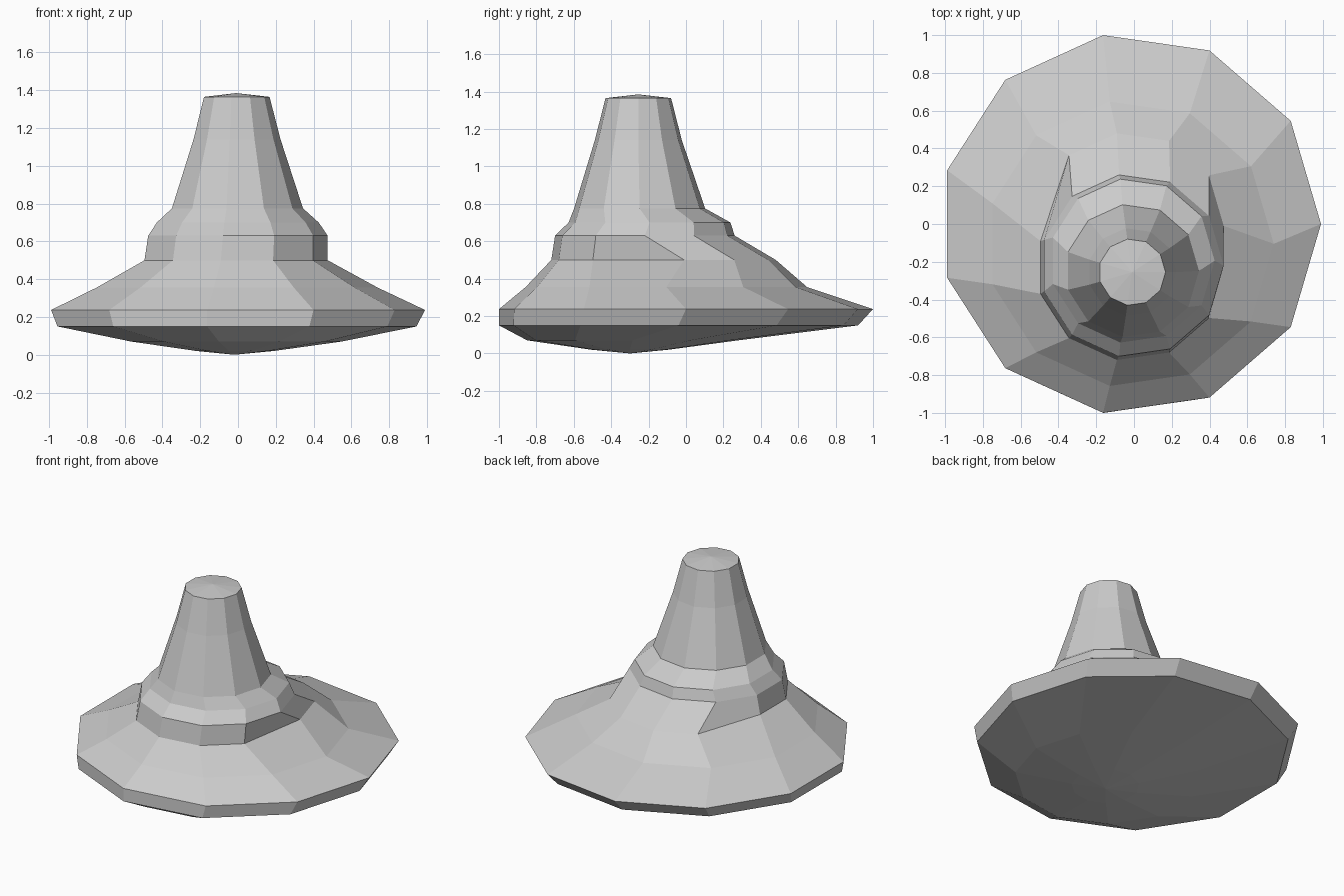
import bpy, bmesh, math

if "Cube" in bpy.data.objects:
    bpy.data.objects.remove(bpy.data.objects["Cube"])

SIDES = 11

# Rings from bottom to top: (height, radius, centre x, centre y)
RINGS = [
    (0.02, 0.21, -0.02, -0.30),    # belly
    (0.07, 0.57, -0.02, -0.285),
    (0.15, 0.97, -0.025, -0.04),   # rim
    (0.237, 1.01, -0.02, 0.0),
    (0.355, 0.76, -0.02, -0.105),  # sloping brim
    (0.50, 0.495, -0.02, -0.23),   # foot of the collar
    (0.63, 0.485, -0.01, -0.22),   # collar
    (0.70, 0.437, -0.01, -0.195),
    (0.775, 0.354, -0.01, -0.248), # tapered tower
    (1.14, 0.235, -0.01, -0.255),
    (1.365, 0.177, -0.01, -0.255),
]
FOOT_RING = 5
BACK_PULL = 0.22  # the rear half of the collar foot is stretched backwards

bm = bmesh.new()


def ring(z, r, cx, cy):
    return [bm.verts.new((cx + r * math.cos(math.tau * k / SIDES),
                          cy + r * math.sin(math.tau * k / SIDES), z))
            for k in range(SIDES)]


rings = [ring(*r) for r in RINGS]
for v in rings[FOOT_RING][:5]:
    v.co.y += BACK_PULL

# Walls between neighbouring rings
for a, b in zip(rings, rings[1:]):
    for k in range(SIDES):
        n = (k + 1) % SIDES
        bm.faces.new((a[k], a[n], b[n], b[k]))

# Shallow points closing the belly and the tower top
for loop, tip in ((rings[0], (-0.02, -0.30, 0.0)), (rings[-1], (-0.01, -0.255, 1.385))):
    c = bm.verts.new(tip)
    for k in range(SIDES):
        bm.faces.new((loop[k], loop[(k + 1) % SIDES], c))

bmesh.ops.recalc_face_normals(bm, faces=bm.faces)
mesh = bpy.data.meshes.new("brimmed_tower")
bm.to_mesh(mesh)
bm.free()
obj = bpy.data.objects.new("brimmed_tower", mesh)
bpy.context.collection.objects.link(obj)
